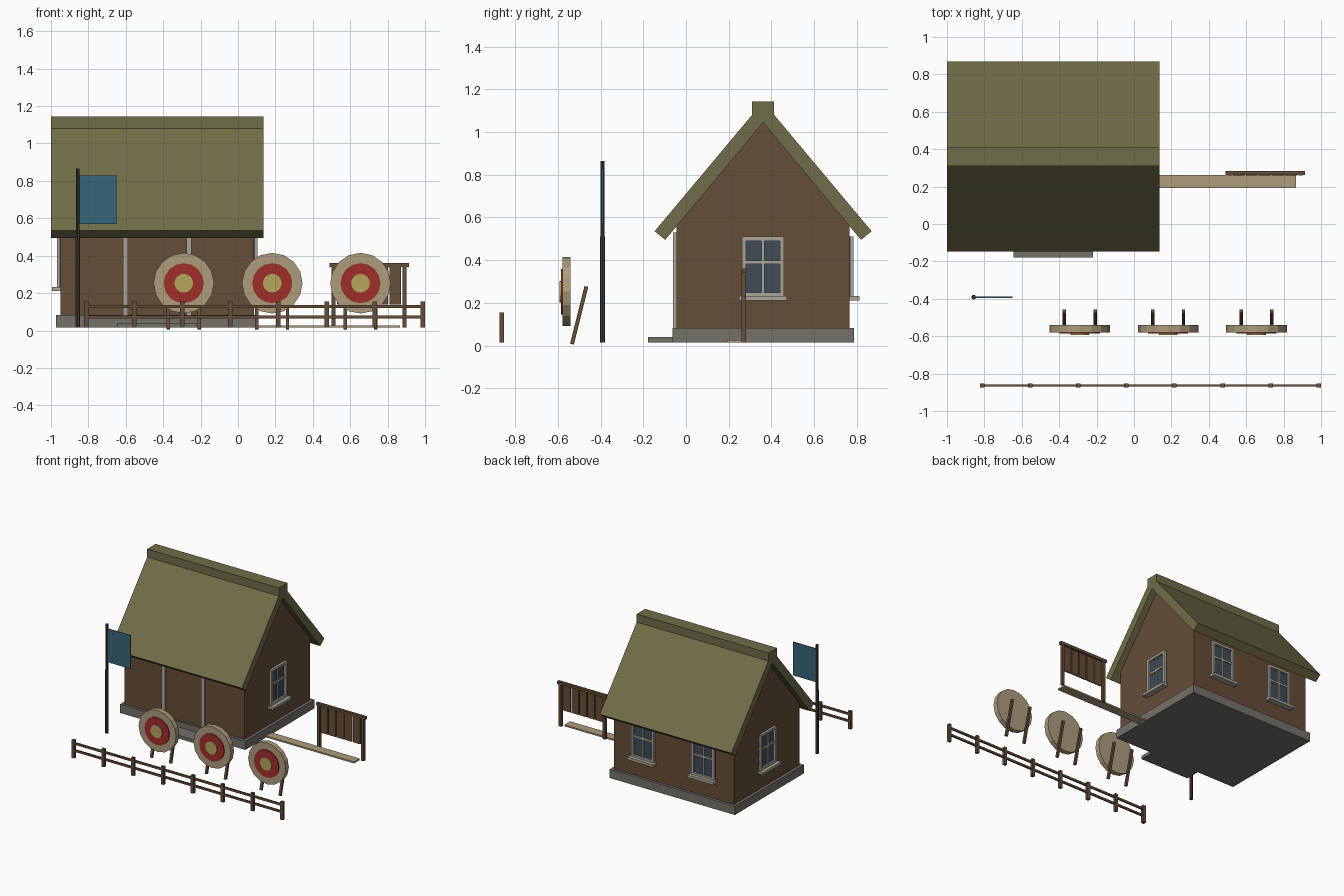
import bpy, bmesh, math
from mathutils import Matrix, Vector

if "Cube" in bpy.data.objects:
    bpy.data.objects.remove(bpy.data.objects["Cube"])


def material(name, r, g, b):
    col = [(c / 255 / 12.92 if c < 11 else ((c / 255 + 0.055) / 1.055) ** 2.4) for c in (r, g, b)] + [1]
    m = bpy.data.materials.new(name)
    m.use_nodes = True
    m.diffuse_color = col
    bsdf = next(n for n in m.node_tree.nodes if n.type == "BSDF_PRINCIPLED")
    bsdf.inputs["Base Color"].default_value = col
    bsdf.inputs["Roughness"].default_value = 0.9
    return m


WOOD = material("brown wood", 102, 77, 55)
THATCH = material("olive thatch", 112, 109, 72)
STONE = material("grey stone", 117, 113, 106)
TRIM = material("pale trim", 170, 166, 153)
GLASS = material("dark glass", 62, 76, 86)
POLE = material("dark pole", 68, 61, 56)
CLOTH = material("teal cloth", 54, 102, 121)
STRAW = material("tan straw", 172, 156, 122)
RED = material("target red", 160, 46, 42)
GOLD = material("target gold", 182, 166, 92)


def finish(name, bm, mat, matrix=Matrix()):
    bmesh.ops.recalc_face_normals(bm, faces=bm.faces)
    me = bpy.data.meshes.new(name)
    bm.to_mesh(me)
    bm.free()
    me.materials.append(mat)
    ob = bpy.data.objects.new(name, me)
    ob.matrix_world = matrix
    bpy.context.scene.collection.objects.link(ob)
    return ob


def boxes(name, mat, spans, matrix=Matrix()):
    """One object made of boxes given as (x0, x1, y0, y1, z0, z1)."""
    bm = bmesh.new()
    for x0, x1, y0, y1, z0, z1 in spans:
        centre = Vector((x0 + x1, y0 + y1, z0 + z1)) / 2
        m = Matrix.Translation(centre) @ Matrix.Diagonal((x1 - x0, y1 - y0, z1 - z0, 1))
        bmesh.ops.create_cube(bm, size=1, matrix=m)
    return finish(name, bm, mat, matrix)


def prism(name, mat, profile, x0, x1):
    """Extrude a (y, z) profile along x."""
    bm = bmesh.new()
    face = bm.faces.new([bm.verts.new((x0, y, z)) for y, z in profile])
    ext = bmesh.ops.extrude_face_region(bm, geom=[face])
    verts = [v for v in ext["geom"] if isinstance(v, bmesh.types.BMVert)]
    bmesh.ops.translate(bm, vec=(x1 - x0, 0, 0), verts=verts)
    return finish(name, bm, mat)


def cylinder(name, mat, radius, depth, sides, matrix):
    bm = bmesh.new()
    bmesh.ops.create_cone(bm, cap_ends=True, segments=sides, radius1=radius, radius2=radius, depth=depth)
    return finish(name, bm, mat, matrix)


GROUND = 0.015
CX, CY = -0.432, 0.361          # house centre
HX, HY = 0.518, 0.405           # half size of the walls
APEX, SLOPE = 1.045, 1.2
EAVE = APEX - SLOPE * HY

# House base, step and walls
boxes("stone_base", STONE, [(CX - 0.54, CX + 0.54, CY - 0.425, CY + 0.425, GROUND, 0.083)])
boxes("door_step", STONE, [(CX - 0.213, CX + 0.213, -0.178, -0.06, GROUND, 0.04)])
prism("walls", WOOD, [(CY - HY, 0.08), (CY + HY, 0.08), (CY + HY, EAVE), (CY, APEX), (CY - HY, EAVE)],
      CX - HX, CX + HX)

# Thatched roof: two thick slopes and a square ridge cap
run = 0.458
tx, tz = 0.050, 0.040
outer_apex = APEX + 0.1
roof = [(CY - run - tx, APEX - SLOPE * run + tz), (CY, outer_apex - 0.003),
        (CY + run + tx, APEX - SLOPE * run + tz), (CY + run, APEX - SLOPE * run),
        (CY, APEX), (CY - run, APEX - SLOPE * run)]
prism("roof", THATCH, roof, CX - 0.568, CX + 0.568)
boxes("ridge_cap", THATCH, [(CX - 0.568, CX + 0.568, CY - 0.052, CY + 0.052, 1.06, 1.143)])

# Door with pale frame
boxes("door_frame", TRIM, [(CX + s * 0.17 - 0.014, CX + s * 0.17 + 0.014, -0.06, -0.04, 0.083, 0.53)
                           for s in (-1, 1)] + [(CX - 0.184, CX + 0.184, -0.06, -0.04, 0.505, 0.53)])
boxes("door", WOOD, [(CX - 0.156, CX + 0.156, -0.05, -0.04, 0.083, 0.505)])


# Windows, built facing -y at the origin and turned onto each wall
def window(name, x, y, angle):
    m = Matrix.Translation((x, y, 0)) @ Matrix.Rotation(math.radians(angle), 4, "Z")
    w, t, z0, z1 = 0.098, 0.019, 0.23, 0.51
    boxes(name + "_glass", GLASS, [(-w, w, -0.004, 0.004, z0, z1)], m)
    boxes(name + "_frame", TRIM, [
        (-w, t - w, -0.018, 0, z0, z1), (w - t, w, -0.018, 0, z0, z1),
        (t - w, w - t, -0.018, 0, z1 - t, z1), (t - w, w - t, -0.018, 0, z0, z0 + t),
        (-0.007, 0.007, -0.012, 0, z0, z1), (t - w, w - t, -0.012, 0, 0.382, 0.398)], m)
    boxes(name + "_sill", TRIM, [(-0.112, 0.112, -0.045, 0, 0.212, 0.232)], m)


window("right_gable_window", CX - HX, CY, -90)
window("left_gable_window", CX + HX, CY, 90)
window("back_window_left", CX + 0.26, CY + HY, 180)
window("back_window_right", CX - 0.26, CY + HY, 180)

# Flag on a stepped pole
FX, FY = -0.857, -0.391
for name, r, z0, z1 in (("flagpole_lower", 0.0125, GROUND, 0.51), ("flagpole_upper", 0.010, 0.51, 0.865)):
    cylinder(name, POLE, r, z1 - z0, 8, Matrix.Translation((FX, FY, (z0 + z1) / 2)))
boxes("flag", CLOTH, [(FX + 0.008, -0.65, FY - 0.004, FY + 0.004, 0.57, 0.83)])

# Archery targets with a pair of leaning legs each
for i, x in enumerate((-0.29, 0.183, 0.655), 1):
    for part, mat, r, front in (("straw", STRAW, 0.162, -0.579), ("red_ring", RED, 0.107, -0.586),
                                ("gold_centre", GOLD, 0.05, -0.593)):
        back = -0.54
        m = Matrix.Translation((x, (front + back) / 2, 0.253)) @ Matrix.Rotation(math.pi / 2, 4, "X")
        cylinder(f"target_{i}_{part}", mat, r, back - front, 16, m)
    lean = Matrix.Translation((x, -0.5, 0.142)) @ Matrix.Rotation(math.radians(-14), 4, "X")
    boxes(f"target_{i}_legs", WOOD, [(s * 0.082 - 0.009, s * 0.082 + 0.009, -0.009, 0.009, -0.139, 0.139)
                                     for s in (-1, 1)], lean)

# Front fence
FENCE_Y = -0.863
boxes("fence_posts", WOOD, [(x - 0.012, x + 0.012, FENCE_Y - 0.011, FENCE_Y + 0.011, GROUND, 0.155)
                            for x in (-0.812 + 0.2571 * i for i in range(8))])
boxes("fence_rails", WOOD, [(-0.812, 0.988, FENCE_Y - 0.006, FENCE_Y + 0.006, z - 0.008, z + 0.008)
                            for z in (0.073, 0.128)])

# Slatted rack and the plank lying beside it
RY = 0.271
boxes("rack_posts", WOOD, [(x - 0.011, x + 0.011, RY - 0.011, RY + 0.011, GROUND, 0.355) for x in (0.511, 0.89)])
boxes("rack_top_rail", WOOD, [(0.49, 0.913, RY - 0.01, RY + 0.012, 0.34, 0.362)])
boxes("rack_slats", WOOD, [(x - 0.031, x + 0.031, RY - 0.012, RY - 0.002, 0.14, 0.345)
                           for x in (0.56 + 0.07 * i for i in range(5))])
boxes("ground_plank", STRAW, [(0.1, 0.866, 0.192, 0.262, GROUND, 0.027)])
